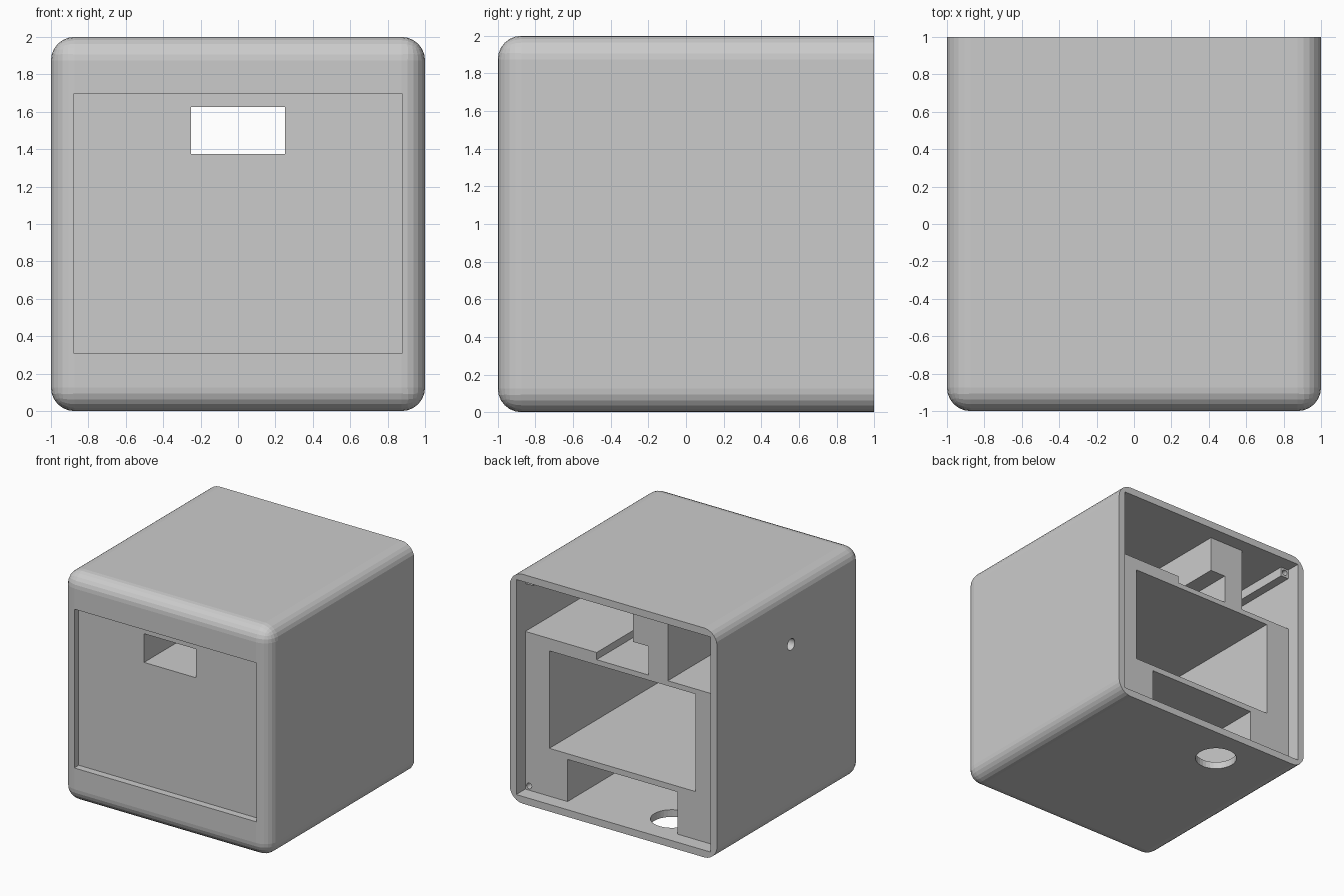
import bpy, bmesh
from mathutils import Matrix, Vector

if "Cube" in bpy.data.objects:
    bpy.data.objects.remove(bpy.data.objects["Cube"])

R = 0.125      # outer rounding
I = 0.9375     # inner half width
LO, HI = 0.0625, 1.9375   # inner floor and ceiling
BACK = 0.875   # plane of the recessed rear block
DEEP = -0.875  # inside of the front wall


def new_object(name, bm):
    mesh = bpy.data.meshes.new(name)
    bmesh.ops.recalc_face_normals(bm, faces=bm.faces)
    bm.to_mesh(mesh)
    bm.free()
    ob = bpy.data.objects.new(name, mesh)
    bpy.context.collection.objects.link(ob)
    return ob


def box_bmesh(xr, yr, zr):
    bm = bmesh.new()
    bmesh.ops.create_cube(bm, size=1)
    size = [b - a for a, b in (xr, yr, zr)]
    mid = [(a + b) / 2 for a, b in (xr, yr, zr)]
    bmesh.ops.transform(bm, verts=bm.verts,
                        matrix=Matrix.Translation(mid) @ Matrix.Diagonal((*size, 1)))
    return bm


def cylinder(name, centre, axis, radius, depth, sides=32):
    bm = bmesh.new()
    turn = Vector(axis).to_track_quat('Z', 'Y').to_matrix().to_4x4()
    bmesh.ops.create_cone(bm, cap_ends=True, segments=sides, radius1=radius,
                          radius2=radius, depth=depth,
                          matrix=Matrix.Translation(centre) @ turn)
    return new_object(name, bm)


def combine(target, tool, operation):
    tool.hide_render = True
    mod = target.modifiers.new(tool.name, 'BOOLEAN')
    mod.operation = operation
    mod.solver = 'EXACT'
    mod.object = tool
    bpy.context.view_layer.objects.active = target
    bpy.ops.object.modifier_apply(modifier=mod.name)
    bpy.data.objects.remove(tool)


# Rounded case: every edge except those around the back face
bm = box_bmesh((-1, 1), (-1, 1), (0, 2))
edges = [e for e in bm.edges if any(v.co.y < 0 for v in e.verts)]
bmesh.ops.bevel(bm, geom=edges, offset=R, segments=6, profile=0.5, affect='EDGES')
case = new_object("case", bm)

# Box-shaped hollows
hollows = {
    "rear_rim": ((-I, I), (BACK, 1.2), (LO, HI)),
    "front_recess": ((-0.88, 0.88), (-1.2, -0.9375), (0.31, 1.695)),
    "upper_bay": ((-0.1, I), (DEEP, 0.95), (1.4375, HI)),
    "side_bay": ((-I, -0.4375), (DEEP, 0.95), (1.375, HI)),
    "window_channel": ((-0.25, 0.25), (-1.1, 0.95), (1.375, 1.625)),
    "main_bay": ((-0.705, 0.705), (DEEP, 0.95), (0.48, 1.33)),
    "lower_bay": ((-0.53, 0.53), (DEEP, 0.95), (LO, 0.43)),
}
for name, ranges in hollows.items():
    combine(case, new_object(name, box_bmesh(*ranges)), 'DIFFERENCE')

# Screw posts in the upper corners
for s in (-1, 1):
    xr = sorted((s * 0.86, s * 0.96))
    combine(case, new_object("screw_post", box_bmesh(xr, (-0.9, BACK), (1.855, 1.96))), 'UNION')

# Screw holes, cable hole in the floor, small hole in the left side
for x in (-0.9, 0.9):
    for z in (0.1, 1.9):
        combine(case, cylinder("screw_hole", (x, BACK, z), (0, 1, 0), 0.025, 0.4, 16), 'DIFFERENCE')
combine(case, cylinder("cable_hole", (-0.33, 0.665, 0), (0, 0, 1), 0.17, 0.3), 'DIFFERENCE')
combine(case, cylinder("side_hole", (-1, -0.02, 1.5), (1, 0, 0), 0.05, 0.3), 'DIFFERENCE')
